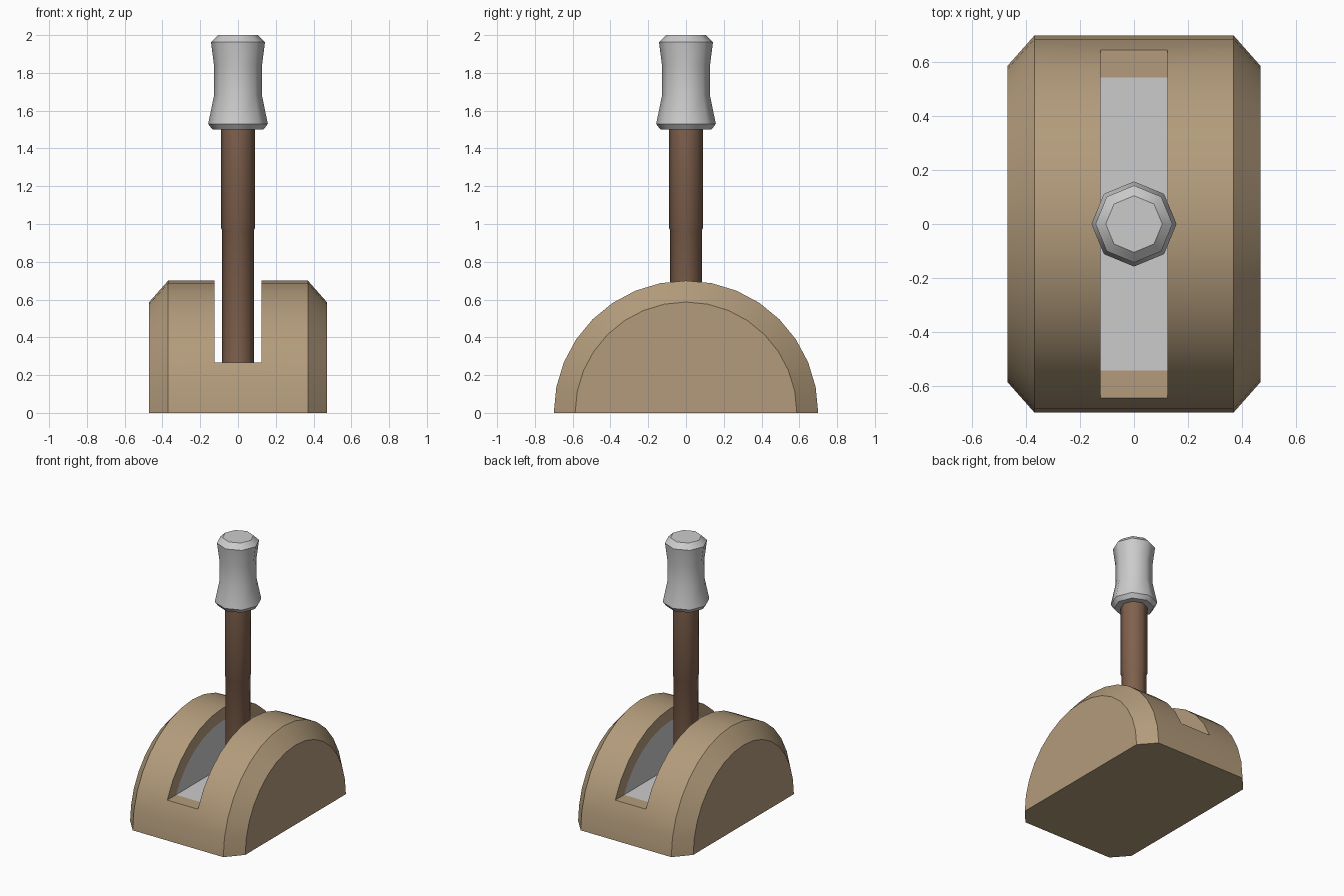
import bpy, bmesh
from math import sin, cos, pi, radians

if "Cube" in bpy.data.objects:
    bpy.data.objects.remove(bpy.data.objects["Cube"])


def material(name, rgb):
    m = bpy.data.materials.new(name)
    m.diffuse_color = (*rgb, 1)
    m.use_nodes = True
    m.node_tree.nodes["Principled BSDF"].inputs["Base Color"].default_value = m.diffuse_color
    return m


def finish(name, bm, mat=None):
    bmesh.ops.remove_doubles(bm, verts=bm.verts, dist=1e-5)
    me = bpy.data.meshes.new(name)
    bm.to_mesh(me)
    bm.free()
    ob = bpy.data.objects.new(name, me)
    bpy.context.collection.objects.link(ob)
    if mat:
        me.materials.append(mat)
    return ob


def face(bm, pts):
    return bm.faces.new([bm.verts.new(p) for p in pts])


def lathe(name, profile, sides, sharp, mat=None):
    """Revolve (radius, z) points about z; rings listed in sharp stay crisp."""
    bm = bmesh.new()
    rings = [[bm.verts.new((r * cos(2 * pi * i / sides), r * sin(2 * pi * i / sides), z))
              for i in range(sides)] for r, z in profile]
    for a, b in zip(rings, rings[1:]):
        for i in range(sides):
            j = (i + 1) % sides
            bm.faces.new((a[i], a[j], b[j], b[i])).smooth = True
    bm.faces.new(rings[0][::-1])
    bm.faces.new(rings[-1])
    for k in sharp:
        for i in range(sides):
            bm.edges.get((rings[k][i], rings[k][(i + 1) % sides])).smooth = False
    return finish(name, bm, mat)


brown = material("base_brown", (0.45, 0.33, 0.20))
dark = material("rod_brown", (0.216, 0.12, 0.074))

# Base dimensions
N, R, R_IN, R_END = 16, 0.70, 0.607, 0.587
SLOT, SHOULDER, END = 0.125, 0.37, 0.47
LIP = 2                                   # arc step where the slot starts
FLOOR = R * sin(pi * LIP / N)


def arc(x, r):
    return [(x, -r * cos(pi * i / N), r * sin(pi * i / N)) for i in range(N + 1)]


def slot_arc(x):
    y = (R_IN ** 2 - FLOOR ** 2) ** 0.5
    return [(x, -y, FLOOR)] + arc(x, R_IN)[LIP + 1:N - LIP] + [(x, y, FLOOR)]


# Half-drum base with chamfered ends and an open slot
bm = bmesh.new()
stations = [(-END, R_END), (-SHOULDER, R), (-SLOT, R), (SLOT, R), (SHOULDER, R), (END, R_END)]
arcs = [arc(x, r) for x, r in stations]
for k, (a, b) in enumerate(zip(arcs, arcs[1:])):
    for i in range(N):
        if k != 2 or i < LIP or i >= N - LIP:
            face(bm, (a[i], b[i], b[i + 1], a[i + 1]))
face(bm, arcs[0])
face(bm, arcs[-1])
face(bm, [a[0] for a in arcs] + [a[-1] for a in reversed(arcs)])
# Slot rims on both walls, and the flat lips at both ends
for x in (-SLOT, SLOT):
    outer, inner = arc(x, R)[LIP:N - LIP + 1], slot_arc(x)
    for i in range(len(inner) - 1):
        face(bm, (outer[i], outer[i + 1], inner[i + 1], inner[i]))
left, right = slot_arc(-SLOT), slot_arc(SLOT)
for i, o in ((0, LIP), (-1, N - LIP)):
    face(bm, (arcs[2][o], arcs[3][o], right[i], left[i]))
bmesh.ops.remove_doubles(bm, verts=bm.verts, dist=1e-5)
bmesh.ops.recalc_face_normals(bm, faces=bm.faces)
base = finish("base", bm, brown)
bpy.context.view_layer.objects.active = base
base.select_set(True)
bpy.ops.object.shade_smooth_by_angle(angle=radians(25))
base.select_set(False)

# Grey lining: slot floor and two side walls
bm = bmesh.new()
face(bm, (left[0], right[0], right[-1], left[-1]))
face(bm, left[::-1])
face(bm, right)
bmesh.ops.remove_doubles(bm, verts=bm.verts, dist=1e-5)
for f in bm.faces:                        # face into the slot
    f.normal_update()
    c = f.calc_center_median()
    if f.normal.x * -c.x + f.normal.z * (0.4 - c.z) < 0:
        f.normal_flip()
finish("slot_lining", bm)

# Lever rod
lathe("lever_rod", [(0.085, FLOOR), (0.085, 0.97), (0.09, 0.98), (0.09, 1.51)], 8, (0, 3), dark)

# Waisted handle grip
lathe("handle_grip", [(0.135, 1.50), (0.158, 1.53), (0.127, 1.68), (0.127, 1.84),
                      (0.143, 1.963), (0.105, 2.0)], 8, (0, 1, 4, 5))
